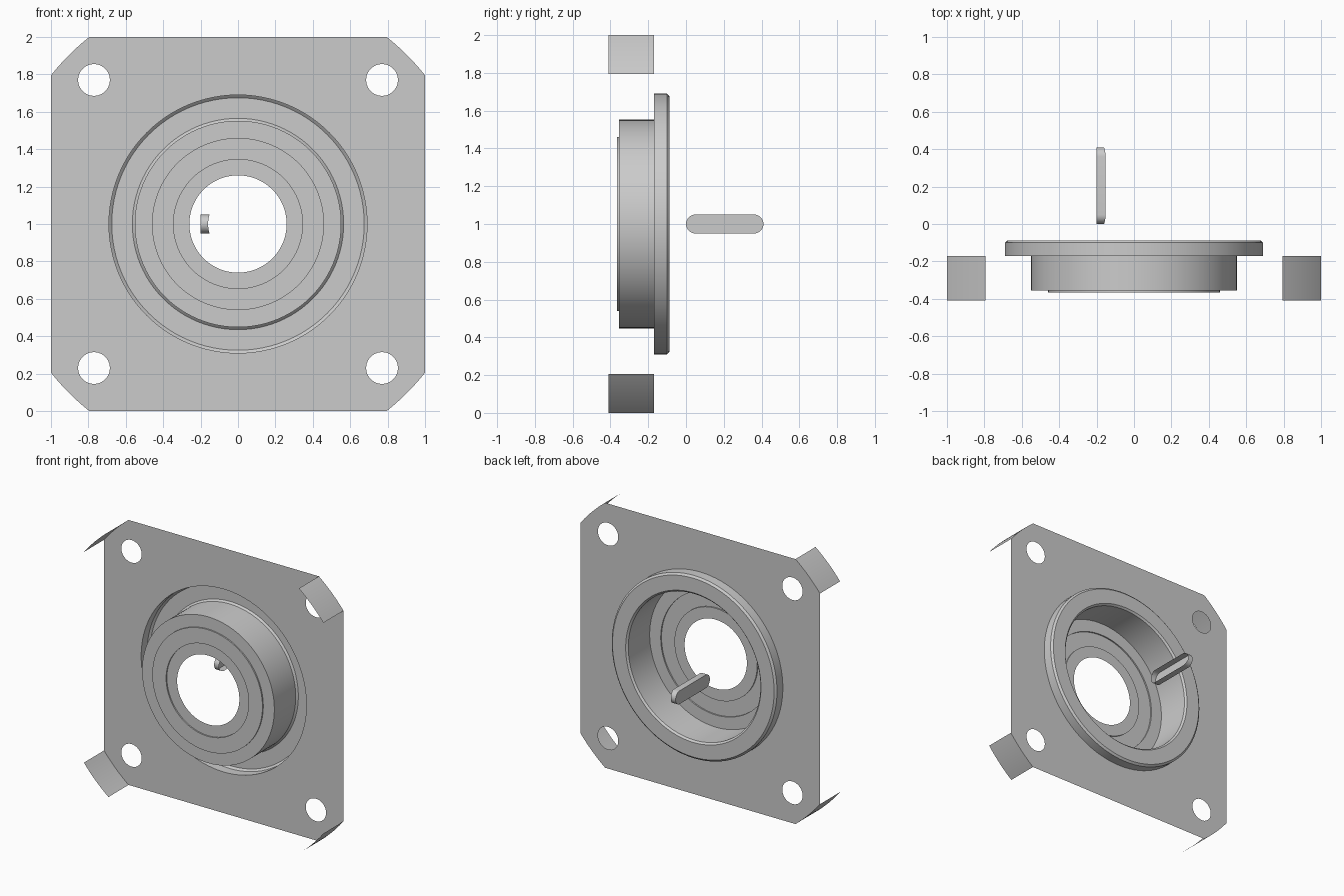
import bpy, bmesh
from math import sin, cos, pi, atan2, hypot, sqrt, radians

if "Cube" in bpy.data.objects:
    bpy.data.objects.remove(bpy.data.objects["Cube"])

CZ = 1.0          # height of the central axis
PLATE_Y = -0.17
SEG = 96


def make_object(name, bm, smooth=True):
    mesh = bpy.data.meshes.new(name)
    bm.to_mesh(mesh)
    bm.free()
    ob = bpy.data.objects.new(name, mesh)
    bpy.context.collection.objects.link(ob)
    if smooth:
        bpy.ops.object.select_all(action='DESELECT')
        ob.select_set(True)
        bpy.context.view_layer.objects.active = ob
        bpy.ops.object.shade_smooth_by_angle(angle=radians(30))
    return ob


def circle(cx, cz, r, n):
    return [(cx + r * cos(2 * pi * i / n), cz + r * sin(2 * pi * i / n)) for i in range(n)]


def arc(a0, a1, r, n=12):
    return [(r * cos(a0 + (a1 - a0) * i / n), r * sin(a0 + (a1 - a0) * i / n))
            for i in range(n + 1)]


# Corner arcs, concentric with the axis, cutting the square plate
RC = hypot(1.0, 0.795)
A = atan2(0.795, 1.0)
corners = [arc(A + k * pi / 2, pi / 2 - A + k * pi / 2, RC) for k in range(4)]

# Mounting plate: thin sheet with centre opening and four bolt holes
bm = bmesh.new()
loops = [[p for c in corners for p in c], circle(0, 0, 0.69, SEG)]
loops += [circle(sx * 0.77, sz * 0.77, 0.085, 40) for sx in (-1, 1) for sz in (-1, 1)]
edges = []
for loop in loops:
    vs = [bm.verts.new((x, PLATE_Y, CZ + z)) for x, z in loop]
    edges += [bm.edges.new((vs[i - 1], vs[i])) for i in range(len(vs))]
bmesh.ops.triangle_fill(bm, use_beauty=True, use_dissolve=False, edges=edges,
                        normal=(0, -1, 0))
make_object("mounting_plate", bm, smooth=False)

# Corner walls reaching forward from the cut corners
for k, pts in enumerate(corners):
    bm = bmesh.new()
    rows = [[bm.verts.new((x, y, CZ + z)) for x, z in pts] for y in (PLATE_Y, -0.41)]
    for i in range(len(pts) - 1):
        bm.faces.new((rows[0][i], rows[0][i + 1], rows[1][i + 1], rows[1][i]))
    make_object(f"corner_wall_{k + 1}", bm)

# Pilot flange and bearing boss: one turned shell, (radius, y)
profile = [(0.69, -0.17), (0.69, -0.10), (0.675, -0.087), (0.565, -0.087), (0.552, -0.10),
           (0.552, -0.355), (0.46, -0.355), (0.46, -0.365), (0.345, -0.365),
           (0.345, -0.355), (0.26, -0.355)]
bm = bmesh.new()
rings = [[bm.verts.new((x, y, CZ + z)) for x, z in circle(0, 0, r, SEG)] for r, y in profile]
for a, b in zip(rings, rings[1:]):
    for i in range(SEG):
        bm.faces.new((a[i - 1], a[i], b[i], b[i - 1]))
bmesh.ops.recalc_face_normals(bm, faces=bm.faces)
make_object("flange_and_boss", bm)

# Shaft key: round-ended cap with walls running down to the shaft radius
R, Y0, Y1, SHAFT = 0.05, 0.0, 0.41, 0.16
outline = [(Y1 - R + R * cos(t), R * sin(t)) for t in [-pi / 2 + pi * i / 16 for i in range(17)]]
outline += [(Y0 + R - R * cos(t), -R * sin(t)) for t in [-pi / 2 + pi * i / 16 for i in range(17)]]
bm = bmesh.new()
cap = [bm.verts.new((-0.20, y, CZ + z)) for y, z in outline]
foot = [bm.verts.new((-sqrt(SHAFT ** 2 - z * z), y, CZ + z)) for y, z in outline]
bm.faces.new(cap)
for i in range(len(cap)):
    bm.faces.new((cap[i - 1], cap[i], foot[i], foot[i - 1]))
bmesh.ops.recalc_face_normals(bm, faces=bm.faces)
make_object("shaft_key", bm)
